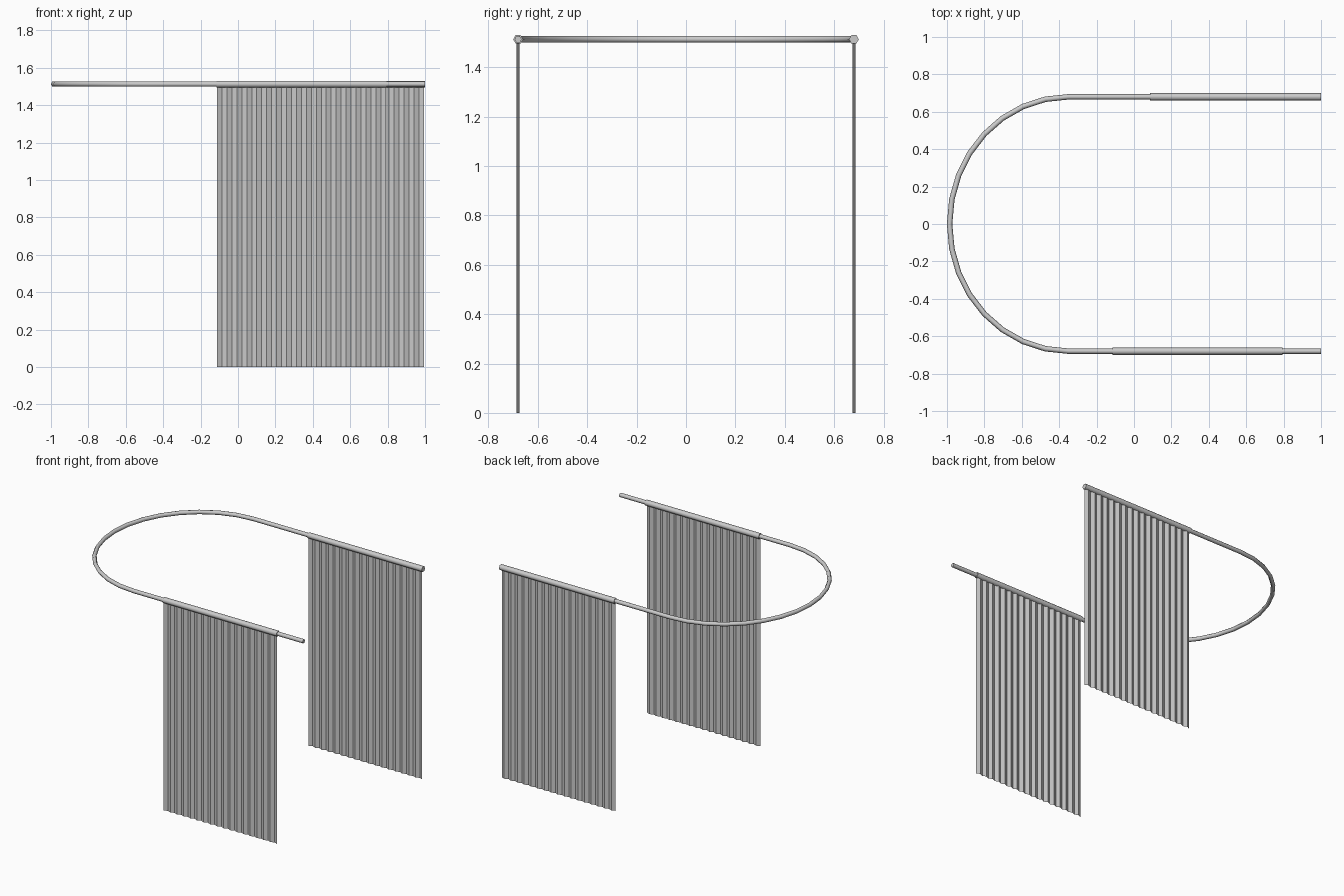
import bpy, bmesh, math
from mathutils import Vector

if "Cube" in bpy.data.objects:
    bpy.data.objects.remove(bpy.data.objects["Cube"])

RAIL_Y, RAIL_Z = 0.68, 1.513


def finish(name, bm, smooth):
    mesh = bpy.data.meshes.new(name)
    bmesh.ops.recalc_face_normals(bm, faces=bm.faces[:])
    bm.to_mesh(mesh)
    bm.free()
    obj = bpy.data.objects.new(name, mesh)
    bpy.context.collection.objects.link(obj)
    if smooth:
        bpy.context.view_layer.objects.active = obj
        obj.select_set(True)
        bpy.ops.object.shade_smooth_by_angle(angle=math.radians(70))
        obj.select_set(False)
    return obj


def tube(name, path, radius, sides=6):
    """Capped six-sided tube swept along a horizontal path."""
    bm = bmesh.new()
    pts = [Vector(p) for p in path]
    rings = []
    for i, p in enumerate(pts):
        d = (pts[min(i + 1, len(pts) - 1)] - pts[max(i - 1, 0)]).normalized()
        side = d.cross(Vector((0, 0, 1)))
        ring = []
        for k in range(sides):
            a = 2 * math.pi * k / sides
            offset = side * math.cos(a) + Vector((0, 0, math.sin(a)))
            ring.append(bm.verts.new(p + offset * radius))
        rings.append(ring)
    for r, s in zip(rings, rings[1:]):
        for k in range(sides):
            j = (k + 1) % sides
            bm.faces.new((r[k], r[j], s[j], s[k]))
    bm.faces.new(rings[0])
    bm.faces.new(rings[-1])
    return finish(name, bm, True)


def pleated_curtain(name, x0, x1, y, pleats=17, depth=0.006):
    """Thin sheet folded in a zigzag, hanging from the rod to the floor."""
    bm = bmesh.new()
    n = pleats * 2
    prev = None
    for i in range(n + 1):
        x = x0 + (x1 - x0) * i / n
        yy = y + (depth if i % 2 else -depth)
        pair = [bm.verts.new((x, yy, z)) for z in (0, RAIL_Z - 0.005)]
        if prev:
            bm.faces.new((prev[0], pair[0], pair[1], prev[1]))
        prev = pair
    return finish(name, bm, False)


# U-shaped ceiling rail with an elliptical bend
path = [(1.0, -RAIL_Y, RAIL_Z)]
for i in range(17):
    a = -math.pi / 2 + math.pi * i / 16
    path.append((-0.35 - 0.636 * math.cos(a), RAIL_Y * math.sin(a), RAIL_Z))
path.append((1.0, RAIL_Y, RAIL_Z))
tube("curtain_rail", path, 0.0145)

# Two hanging curtains, each with a thicker sleeve around the rail
for label, x0, x1, y in (("front", -0.115, 0.795, -RAIL_Y),
                         ("back", 0.085, 1.0, RAIL_Y)):
    tube(label + "_sleeve", [(x0, y, RAIL_Z), (x1, y, RAIL_Z)], 0.02)
    pleated_curtain(label + "_curtain", x0 + 0.003, x1 - 0.005, y)
